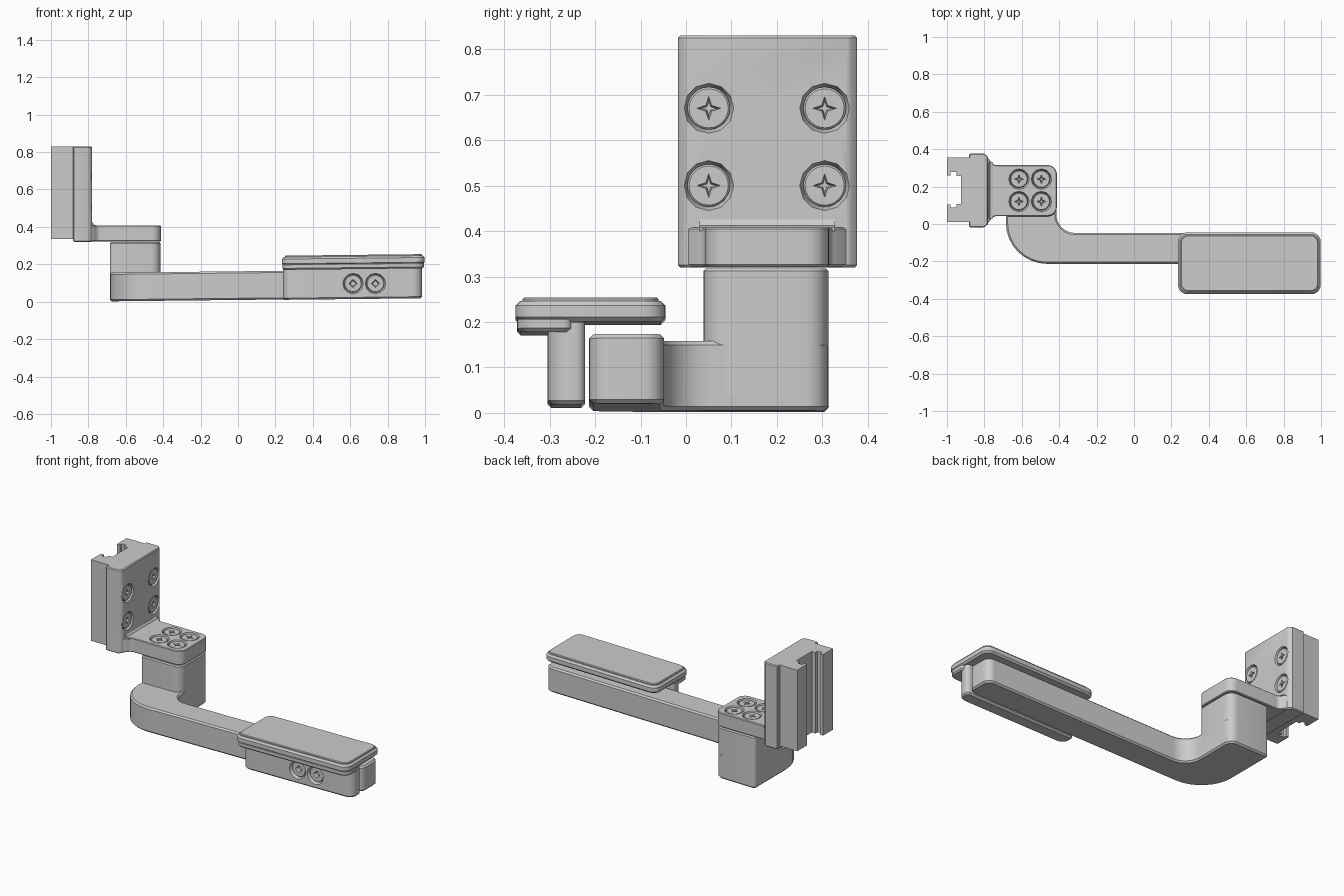
import bpy, bmesh, math
from mathutils import Vector, Matrix

if "Cube" in bpy.data.objects:
    bpy.data.objects.remove(bpy.data.objects["Cube"])


def loft(name, rings, bevel=0.0):
    """Bridge equal-length closed rings and cap both ends."""
    bm = bmesh.new()
    rows = [[bm.verts.new(p) for p in r] for r in rings]
    n = len(rows[0])
    for a, b in zip(rows, rows[1:]):
        for i in range(n):
            j = (i + 1) % n
            bm.faces.new((a[i], a[j], b[j], b[i]))
    bm.faces.new(rows[0])
    bm.faces.new(rows[-1])
    bmesh.ops.recalc_face_normals(bm, faces=bm.faces)
    me = bpy.data.meshes.new(name)
    bm.to_mesh(me)
    bm.free()
    ob = bpy.data.objects.new(name, me)
    bpy.context.collection.objects.link(ob)
    if bevel:
        m = ob.modifiers.new("bevel", 'BEVEL')
        m.width, m.segments = bevel, 1
        m.limit_method, m.angle_limit = 'ANGLE', math.radians(40)
        apply(ob, m)
    return ob


def activate(ob):
    bpy.ops.object.select_all(action='DESELECT')
    ob.select_set(True)
    bpy.context.view_layer.objects.active = ob


def apply(ob, mod):
    activate(ob)
    bpy.ops.object.modifier_apply(modifier=mod.name)


def rounded(corners, segs=6):
    """Outline from (a, b, radius) corners."""
    out = []
    for i, (a, b, r) in enumerate(corners):
        p = Vector((a, b, 0))
        if r == 0:
            out.append((a, b))
            continue
        u = (Vector((*corners[i - 1][:2], 0)) - p).normalized()
        v = (Vector((*corners[(i + 1) % len(corners)][:2], 0)) - p).normalized()
        half = u.angle(v) / 2
        c = p + (u + v).normalized() * r / math.sin(half)
        s = (p + u * r / math.tan(half) - c).normalized()
        e = (p + v * r / math.tan(half) - c).normalized()
        out += [tuple(c + s.slerp(e, k / segs) * r)[:2] for k in range(segs + 1)]
    return out


def rect(x0, x1, y0, y1, r):
    return rounded([(x0, y0, r), (x1, y0, r), (x1, y1, r), (x0, y1, r)])


def prism(name, pts, lo, hi, bevel=0.0, axis='z', slope=0.0):
    """Extrude an outline along z or y; slope raises it along x."""
    rings = []
    for h in (lo, hi):
        ring = [(a, b, h) if axis == 'z' else (a, h, b) for a, b in pts]
        rings.append([(x, y, z + slope * (x + 0.68)) for x, y, z in ring])
    return loft(name, rings, bevel)


def circle(r, z, n=24):
    return [(r * math.cos(2 * math.pi * k / n), r * math.sin(2 * math.pi * k / n), z)
            for k in range(n)]


def star(tip, dip, z):
    """Four-pointed recess outline with 24 points."""
    keys = [((tip, dip)[k % 2] * math.cos(k * math.pi / 4),
             (tip, dip)[k % 2] * math.sin(k * math.pi / 4)) for k in range(8)]
    ring = []
    for k in range(8):
        (x0, y0), (x1, y1) = keys[k], keys[(k + 1) % 8]
        ring += [(x0 + (x1 - x0) * f / 3, y0 + (y1 - y0) * f / 3, z) for f in range(3)]
    return ring


def screw(name, part, pos, normal, tip=0.026, dip=0.009, sink=0.004):
    """Countersink the part and seat a recessed-head screw in it."""
    mat = Matrix.Translation(pos) @ Vector(normal).to_track_quat('Z', 'Y').to_matrix().to_4x4()
    cut = loft("cutter", [circle(0.045, -0.03, 12), circle(0.055, 0, 12), circle(0.058, 0.008, 12)])
    cut.matrix_world = mat
    cut.hide_render = True
    m = part.modifiers.new("hole", 'BOOLEAN')
    m.operation, m.solver, m.object = 'DIFFERENCE', 'EXACT', cut
    apply(part, m)
    bpy.data.objects.remove(cut)
    head = loft(name, [circle(0.047, -0.035), circle(0.047, -sink - 0.004),
                       circle(0.043, -sink), star(tip, dip, -sink),
                       star(tip * 0.6, dip * 0.6, -sink - 0.02)])
    head.matrix_world = mat


# Slotted rail block
half = [(-1, 0.01), (-1, 0.105), (-0.98, 0.105), (-0.98, 0.087),
        (-0.95, 0.087), (-0.95, 0.108), (-0.925, 0.108)]
rail = half + [(x, 0.365 - y) for x, y in reversed(half)] + [(-0.87, 0.355), (-0.87, 0.01)]
prism("rail_block", rail, 0.335, 0.83)

# Upright mounting plate
plate = prism("mounting_plate", [(-0.882, -0.018), (-0.80, -0.018), (-0.78, 0.0),
                                 (-0.78, 0.36), (-0.80, 0.376), (-0.882, 0.376)],
              0.32, 0.83, 0.005)
for i, y in enumerate((0.05, 0.305)):
    for j, z in enumerate((0.5, 0.67)):
        screw(f"plate_screw_{i}{j}", plate, (-0.78, y, z), (1, 0, 0))

# Horizontal bracket with flared root and fillet
bracket = prism("bracket_shelf", rounded([
    (-0.80, 0.0, 0), (-0.785, 0.0, 0), (-0.75, 0.042, 0.03), (-0.412, 0.042, 0.05),
    (-0.412, 0.315, 0.05), (-0.75, 0.315, 0.03), (-0.785, 0.358, 0), (-0.80, 0.358, 0)]),
    0.322, 0.408, 0.004)
for i, x in enumerate((-0.615, -0.495)):
    for j, y in enumerate((0.12, 0.24)):
        screw(f"shelf_screw_{i}{j}", bracket, (x, y, 0.408), (0, 0, 1))
prism("bracket_fillet", [(-0.79, 0.40), (-0.755, 0.40), (-0.755, 0.408), (-0.77, 0.412),
                         (-0.779, 0.425), (-0.79, 0.425)], 0.03, 0.328, axis='y')

# Post and curved arm
prism("post", rounded([(-0.685, 0.038, 0.02), (-0.415, 0.038, 0.05),
                       (-0.415, 0.313, 0.05), (-0.685, 0.313, 0.02)]), 0.03, 0.318, 0.006)
SLOPE = 0.011
prism("curved_arm", rounded([
    (-0.685, 0.313, 0.02), (-0.685, -0.213, 0.22), (0.985, -0.213, 0.045),
    (0.985, -0.048, 0.045), (-0.415, -0.048, 0.1), (-0.415, 0.313, 0.05)], 8),
    0.002, 0.155, 0.009, slope=SLOPE)

# Finger rest: side wall, pad, front lip and top cap
wall = prism("rest_wall", rounded([(0.24, -0.305, 0.05), (0.985, -0.305, 0.05),
                                   (0.985, -0.222, 0.02), (0.24, -0.222, 0.02)]),
             0.0, 0.19, 0.009, slope=SLOPE)
for i, x in enumerate((0.615, 0.735)):
    screw(f"wall_screw_{i}", wall, (x, -0.305, 0.097), (0, -1, 0), 0.022, 0.0165, 0.014)
prism("rest_lip", rounded([(0.238, -0.372, 0.05), (0.995, -0.372, 0.05),
                           (0.995, -0.25, 0.02), (0.238, -0.25, 0.02)]),
      0.16, 0.195, 0.008, slope=SLOPE)
prism("rest_pad", rect(0.235, 0.998, -0.375, -0.045, 0.05), 0.183, 0.228, 0.01, slope=SLOPE)
prism("rest_cap", rect(0.25, 0.985, -0.36, -0.06, 0.04), 0.22, 0.236, 0.004, slope=SLOPE)

# Smooth the rounded sides, keep edges crisp
for ob in list(bpy.context.scene.objects):
    activate(ob)
    bpy.ops.object.shade_smooth_by_angle(angle=math.radians(30))
